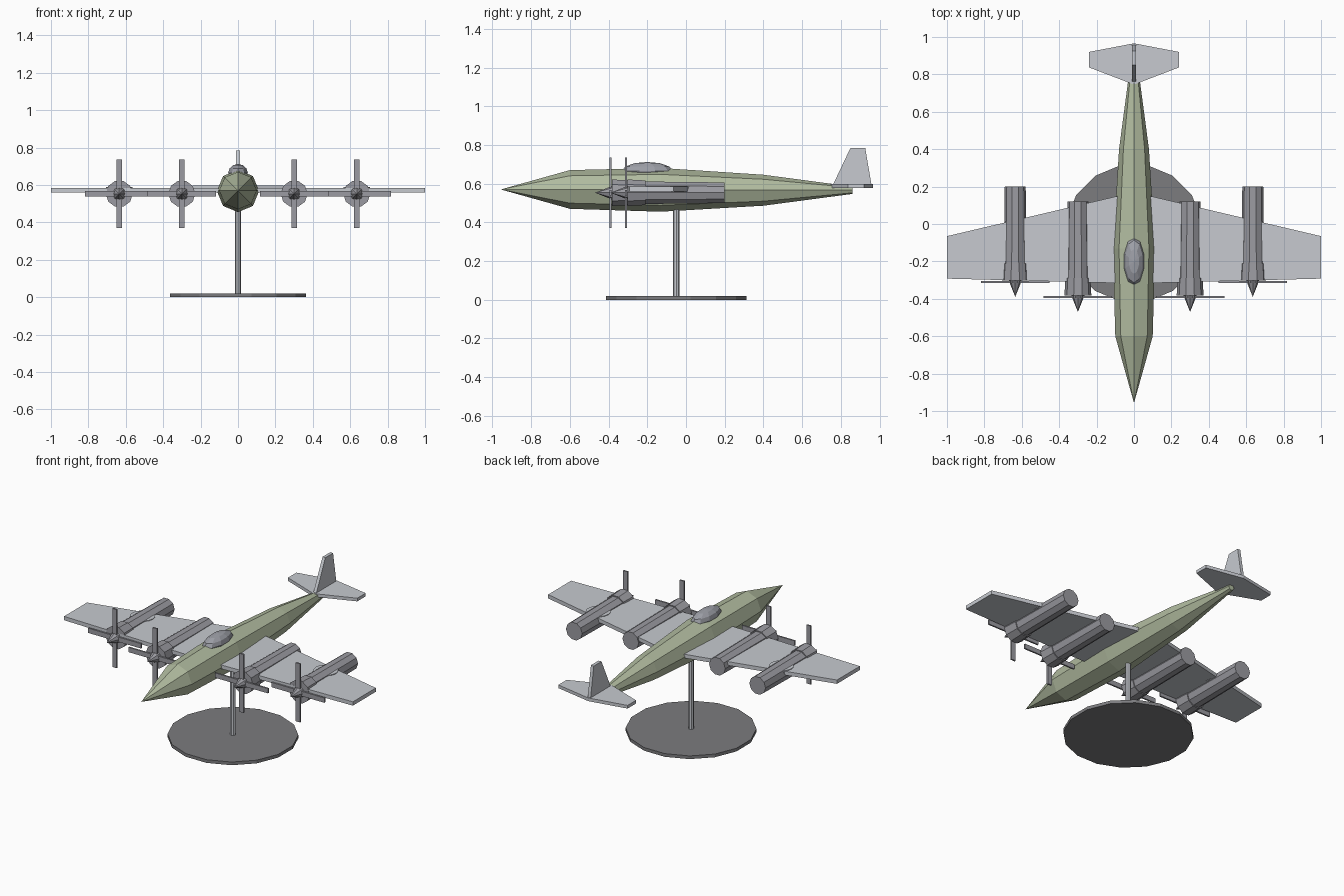
import bpy, bmesh, math
from mathutils import Vector

if "Cube" in bpy.data.objects:
    bpy.data.objects.remove(bpy.data.objects["Cube"])


def material(name, rgb):
    m = bpy.data.materials.new(name)
    m.diffuse_color = (*rgb, 1)
    m.use_nodes = True
    m.node_tree.nodes["Principled BSDF"].inputs["Base Color"].default_value = m.diffuse_color
    return m


GREEN = material("olive_paint", (0.44, 0.50, 0.35))
LIGHT = material("wing_grey", (0.57, 0.59, 0.63))
METAL = material("engine_grey", (0.33, 0.33, 0.36))
GLASS = material("canopy_grey", (0.34, 0.35, 0.39))
DARK = material("stand_black", (0.20, 0.20, 0.21))


def finish(name, bm, mat):
    bmesh.ops.remove_doubles(bm, verts=bm.verts, dist=1e-5)
    bmesh.ops.recalc_face_normals(bm, faces=bm.faces)
    me = bpy.data.meshes.new(name)
    bm.to_mesh(me)
    bm.free()
    me.materials.append(mat)
    ob = bpy.data.objects.new(name, me)
    bpy.context.collection.objects.link(ob)
    return ob


def loft(name, sections, n, mat, axis="Y", centre=(0, 0), phase=0.0):
    """Tube through (position, radius, lift) sections along the Y or Z axis."""
    bm = bmesh.new()
    rings = []
    for pos, r, lift in sections:
        ring = []
        for i in range(n):
            a = math.tau * (i + phase) / n
            u = centre[0] + r * math.cos(a)
            v = centre[1] + lift + r * math.sin(a)
            ring.append(bm.verts.new((u, pos, v) if axis == "Y" else (u, v, pos)))
        rings.append(ring)
    for a, b in zip(rings, rings[1:]):
        for i in range(n):
            j = (i + 1) % n
            bm.faces.new((a[i], a[j], b[j], b[i]))
    for ring, s in ((rings[0], sections[0]), (rings[-1], sections[-1])):
        if s[1] > 0:
            bm.faces.new(ring)
    return finish(name, bm, mat)


def plate(name, points, thickness, mat):
    """Flat outline of 3D points extruded by the thickness vector."""
    bm = bmesh.new()
    face = bm.faces.new([bm.verts.new(p) for p in points])
    new = bmesh.ops.extrude_face_region(bm, geom=[face])["geom"]
    bmesh.ops.translate(bm, vec=Vector(thickness),
                        verts=[g for g in new if isinstance(g, bmesh.types.BMVert)])
    return finish(name, bm, mat)


def mirrored(half, z):
    """Mirror a half outline (x, y) into a full 3D outline."""
    return [(x, y, z) for x, y in half] + [(-x, y, z) for x, y in reversed(half) if x]


# Fuselage
loft("fuselage", [(-0.957, 0, 0.57), (-0.6, 0.1, 0.57), (-0.13, 0.113, 0.568),
                  (0.4, 0.08, 0.566), (0.86, 0.019, 0.566)], 8, GREEN)

# Canopy
bm = bmesh.new()
bmesh.ops.create_uvsphere(bm, u_segments=10, v_segments=6, radius=1)
for v in bm.verts:
    v.co = (0.055 * v.co.x, -0.2 + 0.132 * v.co.y, 0.665 + 0.047 * v.co.z)
finish("canopy", bm, GLASS)

# Wing and tail surfaces
plate("wing", mirrored([(0, -0.318), (1, -0.292), (1, -0.065), (0, 0.17)], 0.56),
      (0, 0, 0.024), LIGHT)
plate("tailplane", mirrored([(0, 0.745), (0.24, 0.837), (0.24, 0.92), (0, 0.966)], 0.578),
      (0, 0, 0.02), LIGHT)
plate("tail_fin", [(-0.01, 0.755, 0.585), (-0.01, 0.96, 0.585),
                   (-0.01, 0.926, 0.785), (-0.01, 0.85, 0.785)], (0.02, 0, 0), LIGHT)

# Engines, each with cowling, spinner and four-bladed propeller
EZ = 0.553
for side, s in (("left", 1), ("right", -1)):
    for place, x, front in (("inner", 0.30, -0.38), ("outer", 0.635, -0.30)):
        tag = f"{side}_{place}"
        c = (s * x, EZ)
        loft(f"{tag}_nacelle", [(front, 0.062, 0), (front + 0.50, 0.056, 0)], 10, METAL, centre=c)
        loft(f"{tag}_cowling", [(front - 0.002, 0.072, 0), (front + 0.09, 0.067, 0)],
             10, METAL, centre=c)
        loft(f"{tag}_spinner", [(front, 0.036, 0), (front - 0.09, 0, 0)], 8, METAL, centre=c)
        for kind, w, h in (("vertical", 0.015, 0.183), ("horizontal", 0.183, 0.015)):
            plate(f"{tag}_{kind}_blades",
                  [(c[0] + i * w, front - 0.015, EZ + j * h)
                   for i, j in ((-1, -1), (1, -1), (1, 1), (-1, 1))], (0, 0.01, 0), METAL)
    # Round marking disc on the outer wing
    loft(f"{side}_wing_disc", [(0.558, 0.071, 0), (0.588, 0.071, 0)], 16, LIGHT,
         axis="Z", centre=(s * 0.635, -0.037))

# Display stand
loft("stand_base", [(0, 0.371, 0), (0.02, 0.371, 0)], 16, DARK,
     axis="Z", centre=(0, -0.05), phase=0.5)
loft("stand_pole", [(0.01, 0.016, 0), (0.50, 0.016, 0)], 8, LIGHT,
     axis="Z", centre=(0, -0.05))
